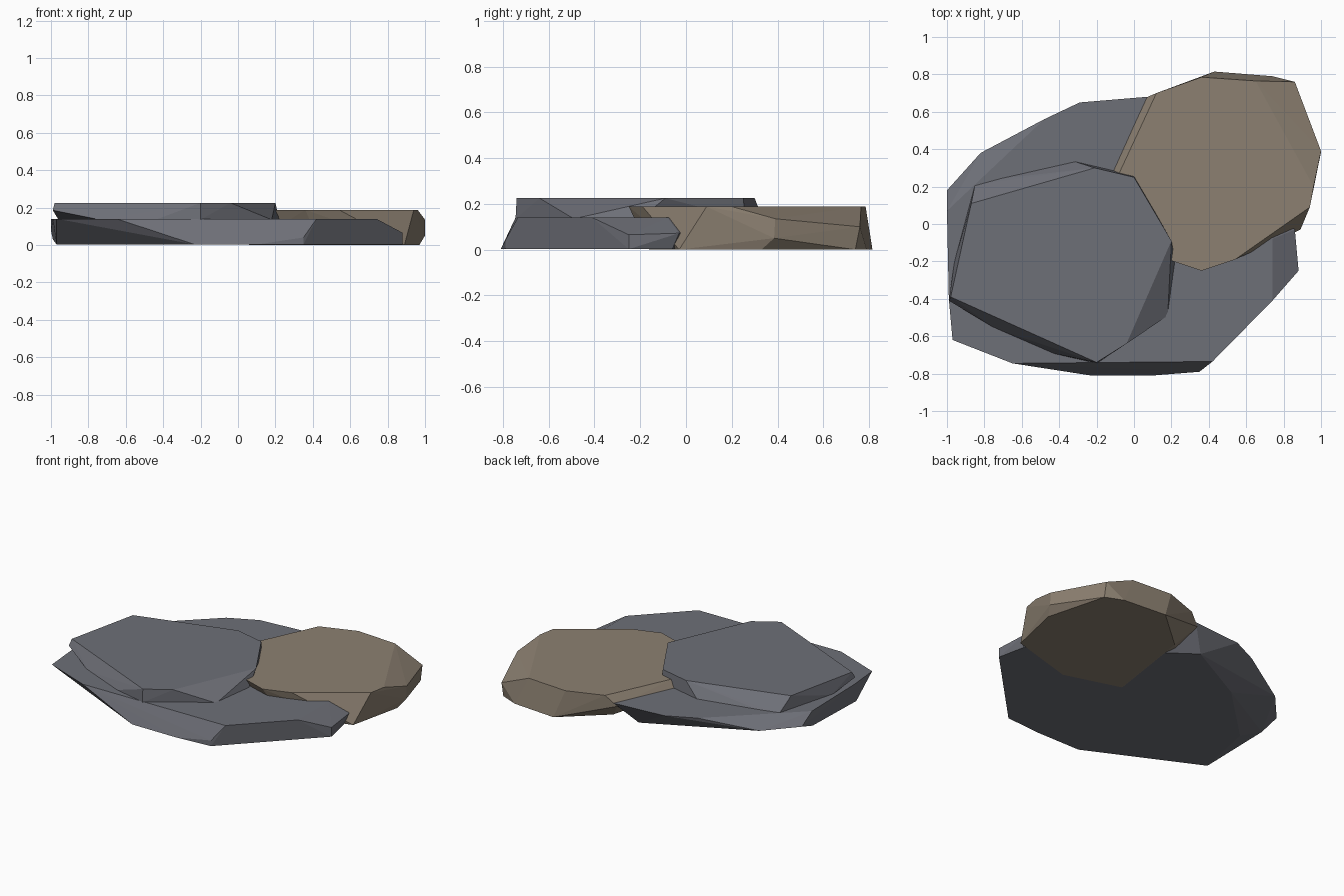
import bpy, bmesh


def material(name, rgb):
    m = bpy.data.materials.new(name)
    m.diffuse_color = (*rgb, 1)
    return m


def slab(name, mat, layers, extra=()):
    """Faceted stone: convex hull of outlines at given heights plus loose chip corners."""
    bm = bmesh.new()
    for z, outline in layers:
        for x, y in outline:
            bm.verts.new((x, y, z))
    for p in extra:
        bm.verts.new(p)
    res = bmesh.ops.convex_hull(bm, input=bm.verts[:])
    loose = [v for v in bm.verts if not v.link_faces]
    bmesh.ops.delete(bm, geom=loose, context='VERTS')
    bmesh.ops.dissolve_limit(bm, angle_limit=0.02, verts=bm.verts[:], edges=bm.edges[:])
    bmesh.ops.recalc_face_normals(bm, faces=bm.faces[:])
    me = bpy.data.meshes.new(name)
    bm.to_mesh(me)
    bm.free()
    me.materials.append(mat)
    ob = bpy.data.objects.new(name, me)
    bpy.context.collection.objects.link(ob)
    return ob


grey = material("slate grey", (0.155, 0.160, 0.185))
brown = material("sandstone brown", (0.262, 0.216, 0.165))

# wide base slab
slab("lower_slab", grey, [
    (0.14, [(-0.97, -0.62), (-0.65, -0.745), (0.42, -0.735), (0.74, -0.41), (0.74, -0.08),
            (0.07, 0.68), (-0.29, 0.65), (-0.48, 0.56), (-1.0, 0.07), (-0.99, -0.40)]),
    (0.002, [(-0.97, -0.45), (-0.23, -0.81), (0.10, -0.81), (0.35, -0.79), (0.88, -0.25),
             (0.84, -0.06), (-0.05, 0.58), (-0.50, 0.34), (-0.885, -0.035)]),
], [(0.88, -0.25, 0.065), (0.86, -0.03, 0.072), (0.35, -0.79, 0.04),
    (-1.0, 0.18, 0.075), (-0.82, 0.38, 0.075), (-0.99, 0.05, 0.03)])

# thin slab resting on the base
slab("upper_slab", grey, [
    (0.225, [(-0.20, -0.74), (-0.04, -0.64), (0.16, -0.18), (0.20, -0.09), (0.0, 0.25),
             (-0.21, 0.30), (-0.87, 0.11), (-0.98, -0.39)]),
    (0.135, [(-0.20, -0.745), (-0.44, -0.69), (-0.74, -0.56), (0.18, -0.49), (0.22, -0.20),
             (0.0, 0.26), (-0.32, 0.335), (-0.74, 0.24), (-0.85, 0.21), (-0.96, -0.20)]),
], [(-0.99, -0.41, 0.185)])

# brown slab leaning into the pile
slab("side_slab", brown, [
    (0.188, [(0.36, -0.25), (0.18, -0.19), (-0.08, 0.27), (0.12, 0.70), (0.36, 0.785),
             (0.65, 0.765), (0.96, 0.20), (0.94, 0.09), (0.54, -0.19)]),
    (0.0, [(0.06, -0.045), (0.44, -0.16), (0.89, -0.03), (0.97, 0.33), (0.86, 0.74),
           (0.74, 0.79), (0.43, 0.815), (0.15, 0.57)]),
], [(1.0, 0.39, 0.135), (1.0, 0.385, 0.05), (0.86, 0.76, 0.10),
    (0.05, 0.67, 0.12), (-0.13, 0.27, 0.12)])
